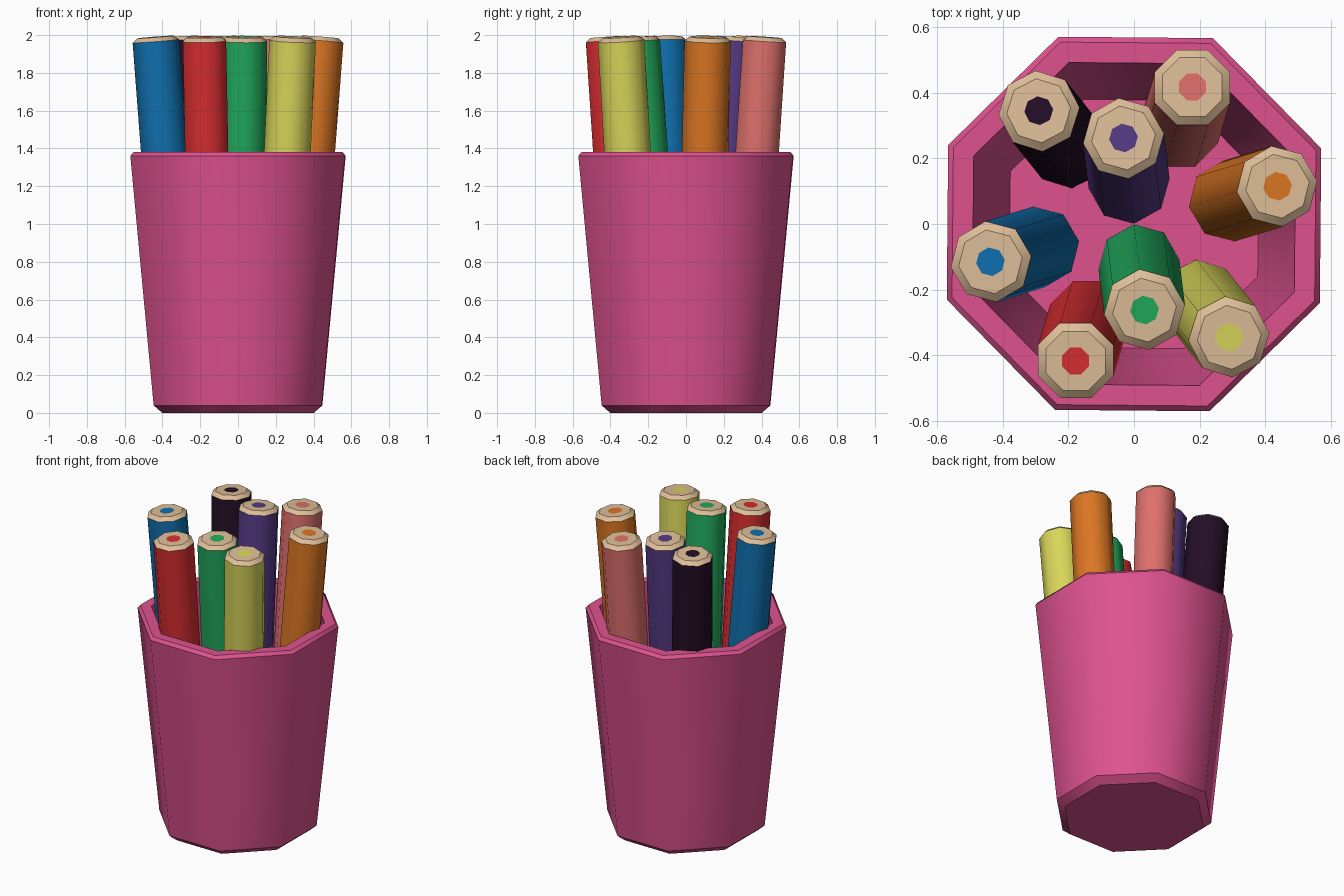
import bpy, bmesh, math
from mathutils import Vector, Matrix

if "Cube" in bpy.data.objects:
    bpy.data.objects.remove(bpy.data.objects["Cube"])


def material(name, rgb):
    """Flat material from 0-255 sRGB."""
    m = bpy.data.materials.new(name)
    lin = [((c / 255 + 0.055) / 1.055) ** 2.4 if c > 10 else c / 255 / 12.92 for c in rgb]
    m.diffuse_color = (*lin, 1)
    m.use_nodes = True
    m.node_tree.nodes["Principled BSDF"].inputs["Base Color"].default_value = m.diffuse_color
    return m


def octagon_lathe(name, profile, phase, mats, matrix=Matrix()):
    """Eight-sided lathe. profile: (circumradius, z, material of the band above).
    Both ends are capped; sides are smooth with sharp horizontal rings."""
    bm = bmesh.new()
    rings = []
    for r, z, _ in profile:
        rings.append([bm.verts.new((r * math.cos(phase + k * math.pi / 4),
                                    r * math.sin(phase + k * math.pi / 4), z)) for k in range(8)])
    for i in range(len(rings) - 1):
        a, b = rings[i], rings[i + 1]
        for k in range(8):
            n = (k + 1) % 8
            f = bm.faces.new((a[k], a[n], b[n], b[k]))
            f.material_index = profile[i][2]
            f.smooth = True
    bm.faces.new(rings[0][::-1]).material_index = profile[0][2]
    bm.faces.new(rings[-1]).material_index = profile[-1][2]
    for ring in rings:
        for k in range(8):
            bm.edges.get((ring[k], ring[(k + 1) % 8])).smooth = False
    bm.transform(matrix)
    me = bpy.data.meshes.new(name)
    bm.to_mesh(me)
    bm.free()
    for m in mats:
        me.materials.append(m)
    ob = bpy.data.objects.new(name, me)
    bpy.context.collection.objects.link(ob)
    return ob


# Cup: outer wall, bevelled rim, inner wall and floor (apothem, height)
pink = material("cup pink", (222, 82, 143))
cup = [(0.40, 0.0), (0.445, 0.04), (0.568, 1.36), (0.552, 1.38), (0.49, 1.38), (0.378, 0.05)]
octagon_lathe("cup", [(a / math.cos(math.pi / 8), z, 0) for a, z in cup],
              math.radians(22), [pink])

# Pencils: painted shaft, chamfered wood end and lead disc
wood = material("bare wood", (222, 190, 152))
R, FLOOR, TOP = 0.124, 0.055, 1.99
# (colour pair, top xy, bottom xy, octagon phase); second colour is turned by 180 degrees
pairs = [
    (("blue", (16, 112, 175)), ("orange", (219, 118, 35)), (-0.437, -0.115), (-0.29, -0.07), 8),
    (("red", (216, 45, 48)), ("salmon", (222, 112, 108)), (-0.178, -0.417), (-0.14, -0.29), 22.5),
    (("green", (33, 170, 92)), ("purple", (85, 58, 132)), (0.032, -0.262), (0.015, -0.124), 7),
    (("yellow", (217, 214, 90)), ("black", (36, 14, 38)), (0.29, -0.345), (0.20, -0.232), 5),
]
for first, second, top, bottom, phase in pairs:
    for (name, rgb), s in ((first, 1), (second, -1)):
        paint = material(name + " paint", rgb)
        base = Vector((s * bottom[0], s * bottom[1], FLOOR))
        axis = Vector((s * top[0], s * top[1], TOP)) - base
        L = axis.length
        turn = Vector((0, 0, 1)).rotation_difference(axis).to_matrix().to_4x4()
        profile = [(R, 0, 0), (R, L - 0.022, 1), (0.098, L, 1), (0.044, L, 0)]
        octagon_lathe(name + "_pencil", profile, math.radians(phase),
                      [paint, wood], Matrix.Translation(base) @ turn)
